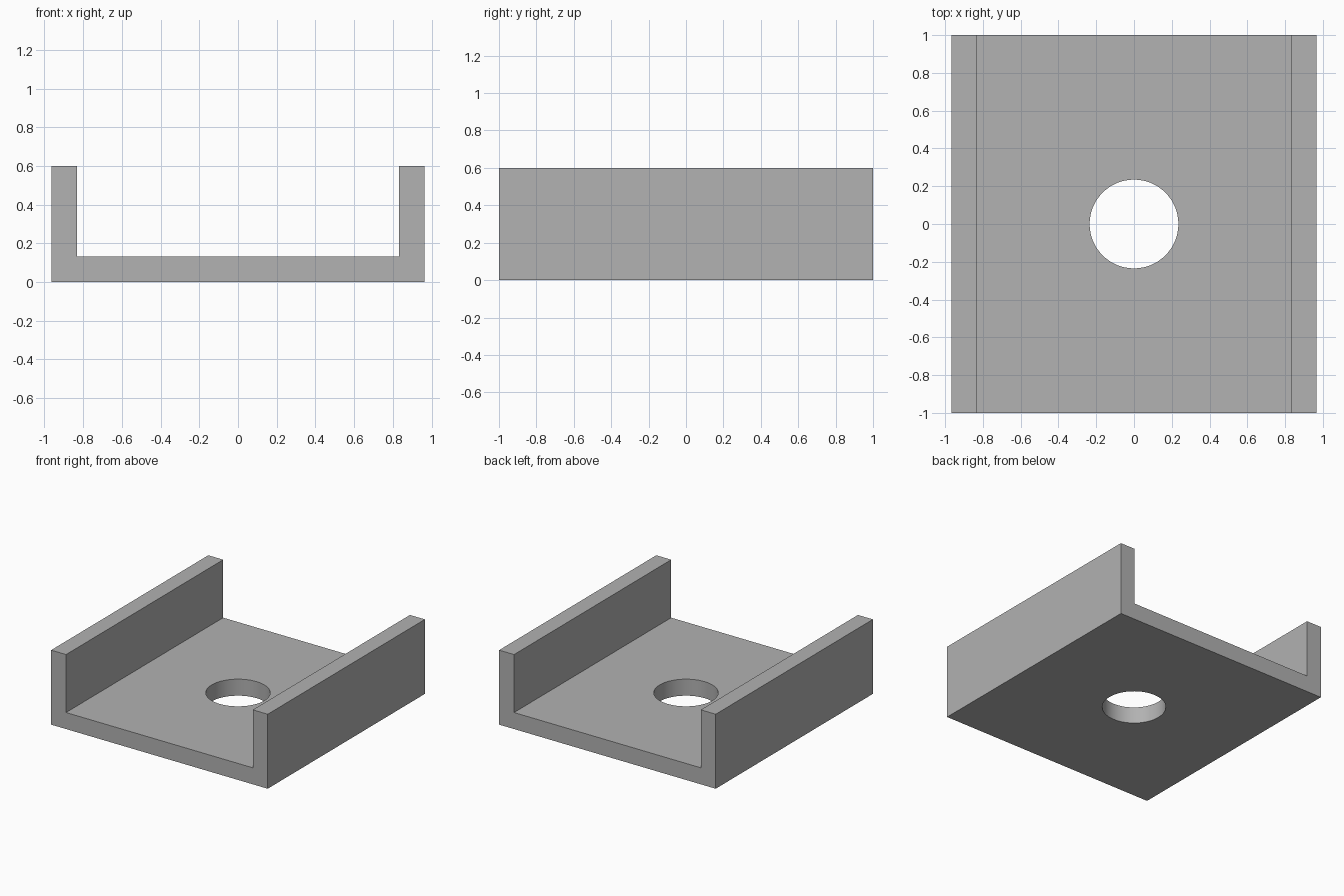
import bpy
import bmesh

cube = bpy.data.objects.get("Cube")
if cube:
    bpy.data.objects.remove(cube, do_unlink=True)

HALF_WIDTH, HALF_LENGTH, HEIGHT = 0.965, 1.0, 0.6
WALL = 0.133
HOLE_RADIUS = 0.235

# Plain grey material
grey = bpy.data.materials.new("plain_grey")
grey.use_nodes = True
colour = (0.445, 0.445, 0.445, 1)
grey.diffuse_color = colour
grey.node_tree.nodes["Principled BSDF"].inputs["Base Color"].default_value = colour

# U-shaped channel: mirrored half profile extruded along its length
inner = HALF_WIDTH - WALL
right_half = [(HALF_WIDTH, 0), (HALF_WIDTH, HEIGHT), (inner, HEIGHT), (inner, WALL)]
profile = right_half + [(-x, z) for x, z in reversed(right_half)]
bm = bmesh.new()
end = bm.faces.new([bm.verts.new((x, -HALF_LENGTH, z)) for x, z in profile])
extruded = bmesh.ops.extrude_face_region(bm, geom=[end])["geom"]
bmesh.ops.translate(bm, vec=(0, 2 * HALF_LENGTH, 0),
                    verts=[v for v in extruded if isinstance(v, bmesh.types.BMVert)])
bmesh.ops.recalc_face_normals(bm, faces=bm.faces)
mesh = bpy.data.meshes.new("channel_bracket")
bm.to_mesh(mesh)
bm.free()
mesh.materials.append(grey)
channel = bpy.data.objects.new("channel_bracket", mesh)
bpy.context.collection.objects.link(channel)

# Round hole through the base
bpy.ops.mesh.primitive_cylinder_add(vertices=64, radius=HOLE_RADIUS, depth=4 * WALL)
cutter = bpy.context.object
cutter.name = "hole_cutter"
cutter.data.materials.append(grey)
cut = channel.modifiers.new("base_hole", "BOOLEAN")
cut.operation = "DIFFERENCE"
cut.solver = "EXACT"
cut.object = cutter

bpy.ops.object.select_all(action="DESELECT")
channel.select_set(True)
bpy.context.view_layer.objects.active = channel
bpy.ops.object.modifier_apply(modifier=cut.name)
bpy.data.objects.remove(cutter, do_unlink=True)

# Smooth hole wall, crisp edges elsewhere
bpy.ops.object.shade_smooth_by_angle()
